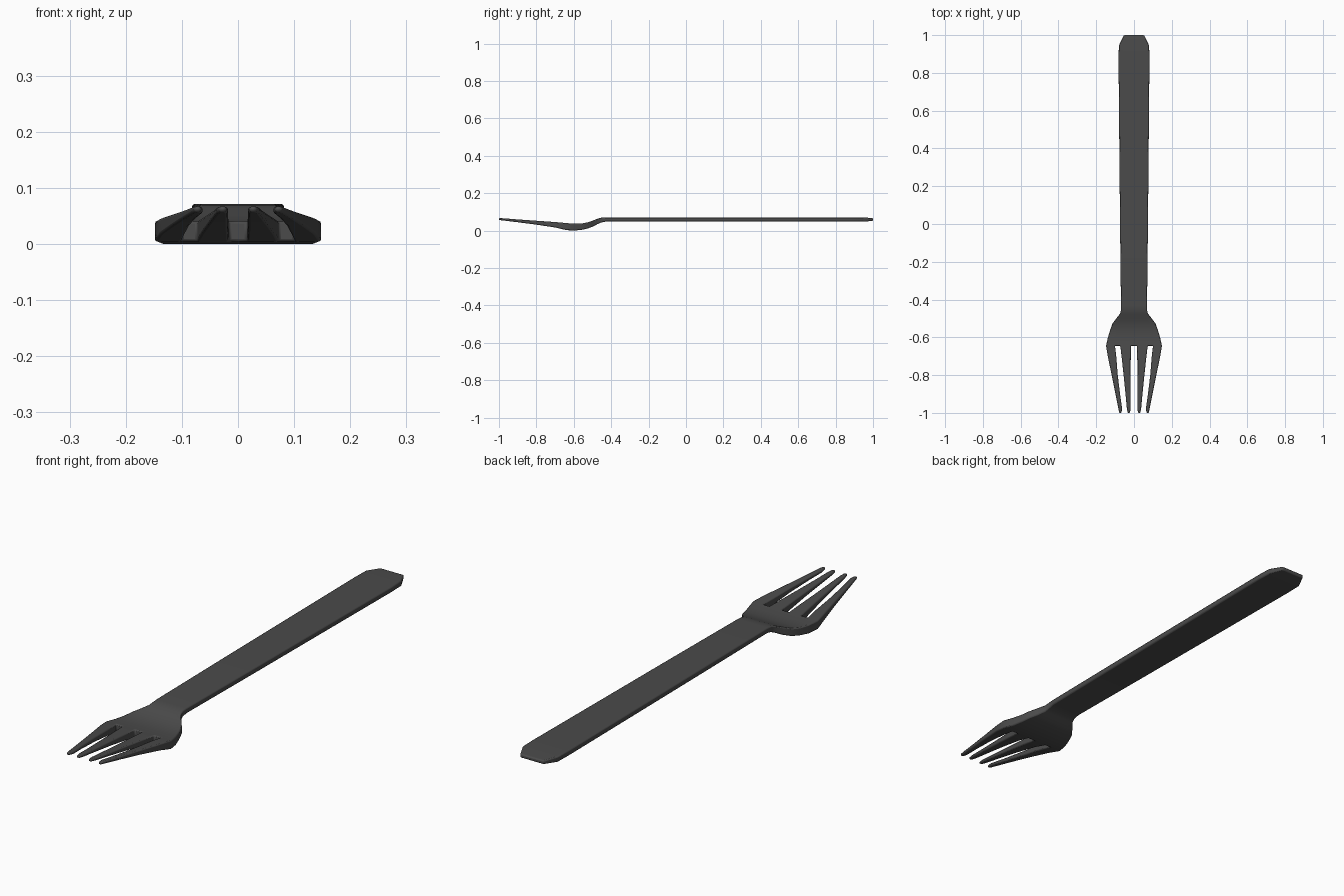
import bpy
import bmesh

cube = bpy.data.objects.get("Cube")
if cube:
    bpy.data.objects.remove(cube, do_unlink=True)

# Dark plastic
plastic = bpy.data.materials.new("dark grey plastic")
plastic.use_nodes = True
colour = (0.07, 0.07, 0.07, 1)
plastic.diffuse_color = colour
shader = next(n for n in plastic.node_tree.nodes if n.type == 'BSDF_PRINCIPLED')
shader.inputs["Base Color"].default_value = colour
shader.inputs["Roughness"].default_value = 0.6

# Handle and head sections: y, half width, top z, bottom z
body = [
    (1.0, 0.053, 0.067, 0.052),
    (0.945, 0.08, 0.071, 0.048),
    (0.88, 0.082, 0.071, 0.048),
    (0.0, 0.074, 0.071, 0.048),
    (-0.43, 0.069, 0.071, 0.048),
    (-0.455, 0.069, 0.069, 0.043),
    (-0.475, 0.074, 0.063, 0.034),
    (-0.50, 0.094, 0.053, 0.021),
    (-0.527, 0.114, 0.044, 0.011),
    (-0.56, 0.126, 0.038, 0.004),
    (-0.60, 0.138, 0.037, 0.0),
    (-0.645, 0.148, 0.041, 0.004),
]
# Column positions as fractions of the half width
fractions = (0, 0.11, 0.49, 0.68, 1)

# Tine sections: y, top z, bottom z, then inner tine and outer tine edges
tines = [
    (-0.70, 0.046, 0.017, 0.017, 0.066, 0.094, 0.139),
    (-0.80, 0.053, 0.032, 0.018, 0.055, 0.086, 0.118),
    (-0.90, 0.060, 0.045, 0.018, 0.045, 0.074, 0.098),
    (-0.975, 0.066, 0.054, 0.018, 0.038, 0.063, 0.083),
    (-1.0, 0.067, 0.057, 0.021, 0.033, 0.066, 0.078),
]

# Plan grid of top and bottom points, indexed by row and signed column
grid = {}
for r, (y, half, top, bottom) in enumerate(body):
    for c in range(-4, 5):
        x = half * fractions[abs(c)] * (1 if c > 0 else -1)
        grid[r, c] = (x, y, top, bottom)
for r, (y, top, bottom, *edges) in enumerate(tines, len(body)):
    for c, x in enumerate(edges, 1):
        grid[r, c] = (x, y, top, bottom)
        grid[r, -c] = (-x, y, top, bottom)

# Filled cells: all columns in the body, four strips in the tines
cells = [(r, c) for r in range(len(body) - 1) for c in range(-4, 4)]
last = len(body) - 1
cells += [(r, c) for r in range(last, last + len(tines)) for c in (-4, -2, 1, 3)]

bm = bmesh.new()
upper = {k: bm.verts.new((x, y, t)) for k, (x, y, t, b) in grid.items()}
lower = {k: bm.verts.new((x, y, b)) for k, (x, y, t, b) in grid.items()}
border = set()
for r, c in cells:
    ring = [(r, c), (r + 1, c), (r + 1, c + 1), (r, c + 1)]
    bm.faces.new([upper[k] for k in ring])
    bm.faces.new([lower[k] for k in reversed(ring)])
    # An edge shared by two cells cancels, leaving only the outline
    for a, b in zip(ring, ring[1:] + ring[:1]):
        if (b, a) in border:
            border.remove((b, a))
        else:
            border.add((a, b))
for a, b in sorted(border):
    bm.faces.new([upper[b], upper[a], lower[a], lower[b]])
bmesh.ops.recalc_face_normals(bm, faces=bm.faces)

mesh = bpy.data.meshes.new("fork")
bm.to_mesh(mesh)
bm.free()
mesh.materials.append(plastic)
fork = bpy.data.objects.new("fork", mesh)
bpy.context.collection.objects.link(fork)

# Softened rim
bevel = fork.modifiers.new("soft rim", 'BEVEL')
bevel.width = 0.0045
bevel.segments = 2
bevel.limit_method = 'ANGLE'
bevel.angle_limit = 0.9
bevel.use_clamp_overlap = False

bpy.ops.object.select_all(action='DESELECT')
bpy.context.view_layer.objects.active = fork
fork.select_set(True)
bpy.ops.object.shade_smooth_by_angle(angle=0.6)
